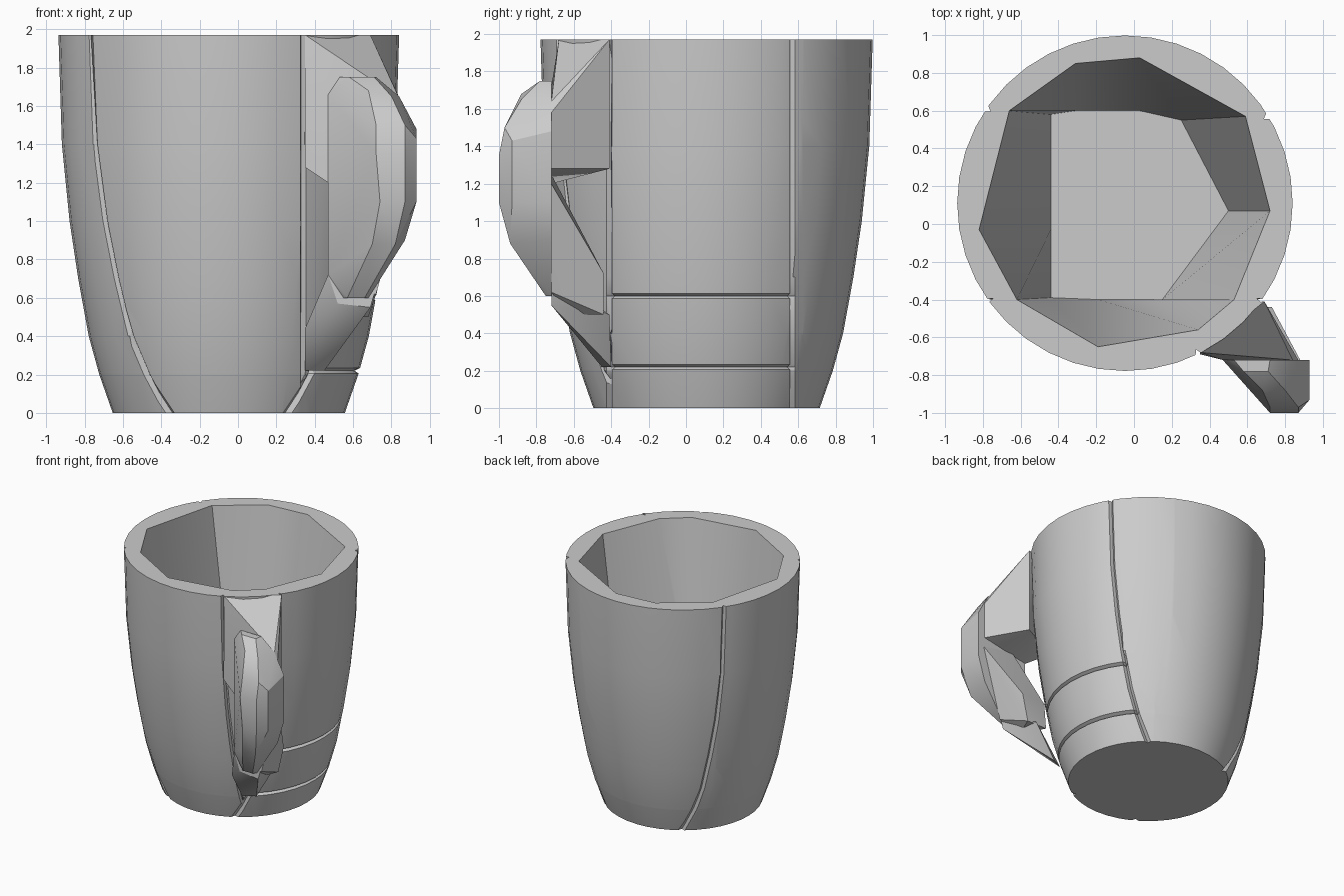
import bpy, bmesh, math
from mathutils import Vector

if "Cube" in bpy.data.objects:
    bpy.data.objects.remove(bpy.data.objects["Cube"], do_unlink=True)

CX, CY = -0.048, 0.11
TOP = 1.97

grey = bpy.data.materials.new("stone_grey")
grey.use_nodes = True
grey.diffuse_color = (0.6, 0.6, 0.6, 1)
grey.node_tree.nodes["Principled BSDF"].inputs["Base Color"].default_value = (0.6, 0.6, 0.6, 1)


def finish(bm, name):
    bmesh.ops.recalc_face_normals(bm, faces=bm.faces[:])
    mesh = bpy.data.meshes.new(name)
    bm.to_mesh(mesh)
    bm.free()
    mesh.materials.append(grey)
    obj = bpy.data.objects.new(name, mesh)
    bpy.context.collection.objects.link(obj)
    bpy.ops.object.select_all(action="DESELECT")
    obj.select_set(True)
    bpy.context.view_layer.objects.active = obj
    bpy.ops.object.shade_smooth_by_angle(angle=math.radians(28))
    return obj


def ring(bm, points, z):
    return [bm.verts.new((x, y, z)) for x, y in points]


def skin(bm, low, high):
    n = len(low)
    for i in range(n):
        j = (i + 1) % n
        bm.faces.new((low[i], low[j], high[j], high[i]))


def circle(radius, sides=40):
    return [(CX + radius * math.cos(math.tau * i / sides),
             CY + radius * math.sin(math.tau * i / sides)) for i in range(sides)]


def boundary(bm, z):
    return [e for e in bm.edges if e.is_boundary
            and all(abs(v.co.z - z) < 0.001 for v in e.verts)]


def groove(bm, axis, at, rule, width=0.014, depth=0.025):
    """Cut three close loops and sink the middle one."""
    normal = Vector([float(i == axis) for i in range(3)])
    for shift in (-width, width, 0):
        bmesh.ops.bisect_plane(bm, geom=bm.verts[:] + bm.edges[:] + bm.faces[:],
                               dist=0.0005, plane_co=normal * (at + shift), plane_no=normal)
    for v in bm.verts:
        if abs(v.co[axis] - at) < 0.001 and rule(v.co):
            inward = Vector((CX - v.co.x, CY - v.co.y, 0)).normalized()
            v.co += inward * depth


# Cup: tapered outer wall
bm = bmesh.new()
profile = [(0, 0.605), (0.2, 0.675), (0.4, 0.73), (0.7, 0.785),
           (1, 0.83), (1.4, 0.87), (TOP, 0.888)]
rings = [ring(bm, circle(r), z) for z, r in profile]
for low, high in zip(rings, rings[1:]):
    skin(bm, low, high)

# Cup: seams between the shell pieces
groove(bm, 1, -0.41, lambda c: True)
groove(bm, 1, 0.57, lambda c: c.x > 0)
groove(bm, 1, 0.61, lambda c: c.x < 0)
groove(bm, 0, 0.34, lambda c: c.y < -0.4)
for height in (0.22, 0.6):
    groove(bm, 2, height, lambda c: c.x > 0.34 and -0.4 < c.y < 0.56)
bmesh.ops.triangle_fill(bm, edges=boundary(bm, 0), use_beauty=True, normal=(0, 0, -1))

# Cup: faceted hollow and flat rim
mouth = [(-0.82, -0.03), (-0.62, -0.40), (-0.19, -0.65), (0.34, -0.56), (0.53, -0.40),
         (0.72, 0.07), (0.59, 0.57), (0.03, 0.88), (-0.31, 0.85), (-0.66, 0.60)]
floor = [(-0.44, -0.03), (-0.44, -0.39), (-0.19, -0.40), (0.1, -0.40), (0.15, -0.40),
         (0.5, 0.07), (0.25, 0.55), (0.03, 0.60), (-0.31, 0.60), (-0.44, 0.58)]
bottom = ring(bm, floor, 0.2)
skin(bm, bottom, ring(bm, mouth, TOP))
bm.faces.new(bottom)
bmesh.ops.triangle_fill(bm, edges=boundary(bm, TOP), use_beauty=True, normal=(0, 0, 1))
finish(bm, "cup")


def block(name, points):
    """Faceted convex piece around a few corner points."""
    bm = bmesh.new()
    for p in points:
        bm.verts.new(p)
    result = bmesh.ops.convex_hull(bm, input=bm.verts[:])
    spare = {g for g in result["geom_interior"] + result["geom_unused"]
             if isinstance(g, bmesh.types.BMVert)}
    bmesh.ops.delete(bm, geom=list(spare), context="VERTS")
    bmesh.ops.dissolve_limit(bm, angle_limit=0.02, verts=bm.verts[:], edges=bm.edges[:])
    finish(bm, name)


BACK = -0.72

# Handle: wedge running down from the rim
block("handle_upper_arm", [
    (0.35, -0.68, TOP), (0.69, -0.41, TOP), (0.38, -0.6, TOP), (0.6, -0.42, TOP),
    (0.35, -0.69, 1.28), (0.69, -0.41, 1.28), (0.42, -0.55, 1.28),
    (0.47, BACK, 1.2), (0.47, BACK, 1.72), (0.84, BACK, 1.64),
    (0.87, BACK, 1.58), (0.87, BACK, 1.28)])

# Handle: rounded outer grip with a flat back
outline = [(0.47, 0.72), (0.47, 1.66), (0.53, 1.75), (0.72, 1.75), (0.84, 1.65),
           (0.93, 1.48), (0.93, 1.1), (0.87, 0.9), (0.68, 0.6), (0.55, 0.6)]
block("handle_grip", [(x, BACK, z) for x, z in outline] + [
    (0.58, -0.78, 1.75), (0.71, -0.78, 1.75), (0.68, -0.88, 1.68), (0.8, -0.88, 1.65),
    (0.72, -0.97, 1.5), (0.87, -0.97, 1.5), (0.72, -1, 1.35), (0.87, -1, 1.35),
    (0.74, -1, 1.1), (0.87, -1, 1.1), (0.93, -0.93, 1.43), (0.93, -0.93, 1.1),
    (0.7, -0.94, 0.88), (0.82, -0.94, 0.88), (0.57, -0.75, 0.6), (0.66, -0.75, 0.6)])

# Handle: sloping bar back to the cup
block("handle_lower_arm", [
    (0.6, BACK, 1.25), (0.88, BACK, 1.2), (0.55, BACK, 0.6), (0.72, BACK, 0.62),
    (0.73, -0.44, 0.72), (0.68, -0.44, 0.5), (0.5, -0.44, 0.5), (0.5, -0.46, 0.72),
    (0.6, -0.63, 0.5)])

# Handle: tail that blends into the cup side
block("handle_tail", [
    (0.47, BACK, 0.72), (0.52, BACK, 0.57), (0.69, BACK, 0.55), (0.71, BACK, 0.62),
    (0.35, -0.58, 0.44), (0.35, -0.45, 0.22), (0.62, -0.41, 0.5), (0.45, -0.4, 0.22)])
